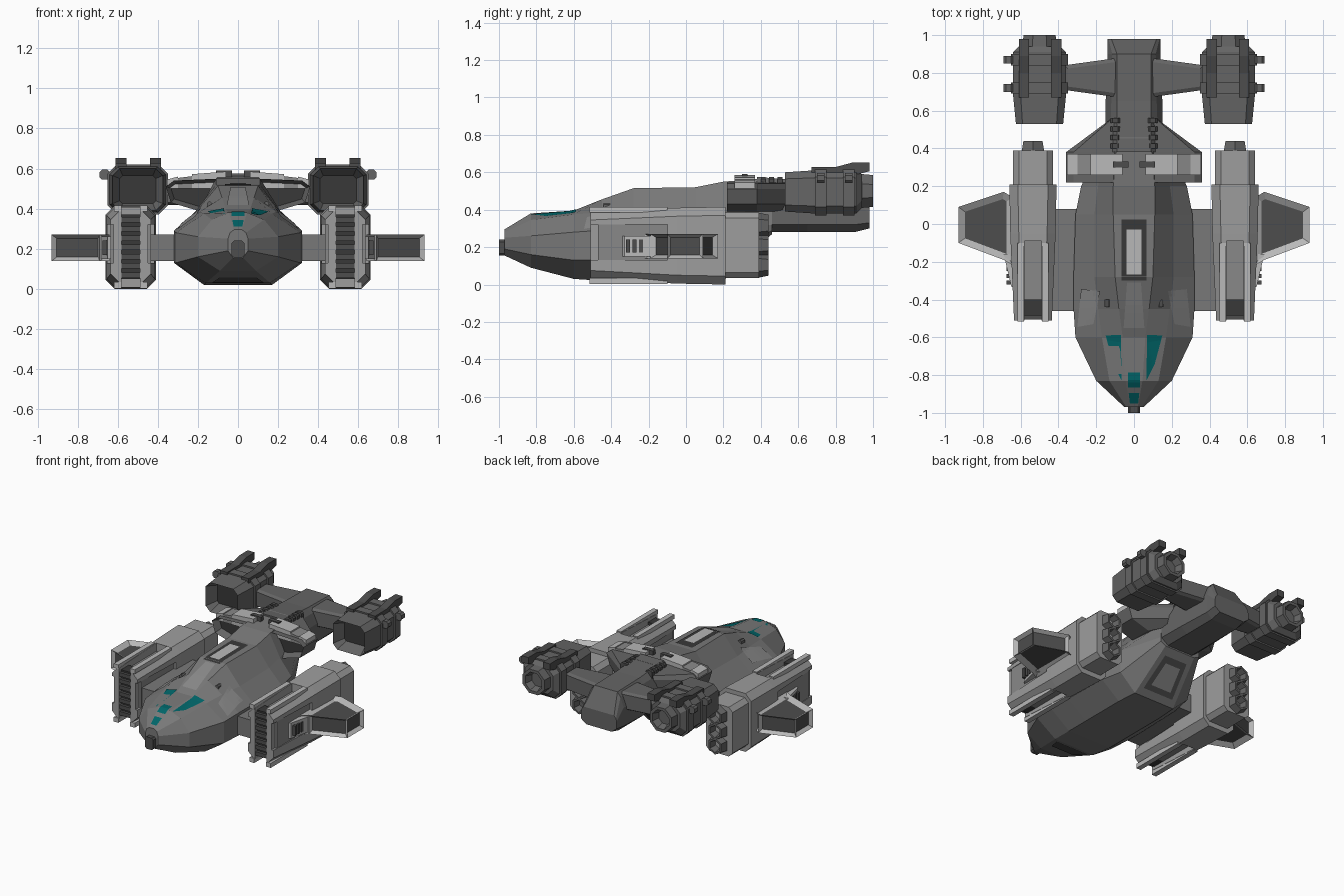
import bpy, bmesh, math
from mathutils import Vector
from mathutils.bvhtree import BVHTree

if "Cube" in bpy.data.objects:
    bpy.data.objects.remove(bpy.data.objects["Cube"])

def mat(name, r, g, b):
    m = bpy.data.materials.new(name)
    m.diffuse_color = (r, g, b, 1)
    m.use_nodes = True
    m.node_tree.nodes["Principled BSDF"].inputs["Base Color"].default_value = m.diffuse_color
    return m

HULL = mat("hull grey", .19, .19, .19)
PANEL = mat("panel grey", .25, .25, .25)
ENGINE = mat("engine grey", .13, .13, .13)
POD = mat("pod grey", .34, .34, .34)
LIGHT = mat("light trim grey", .48, .48, .48)
DARK = mat("dark grey", .075, .075, .075)
BLACK = mat("recess black", .04, .04, .04)
TEAL = mat("window teal", 0, .13, .14)

# ---------- helpers ----------
def loft(bm, rings, m=0):
    """Skin a list of equal-length point rings and cap both ends."""
    vs = [[bm.verts.new(p) for p in r] for r in rings]
    n = len(vs[0])
    fs = [bm.faces.new((a[i], a[(i + 1) % n], b[(i + 1) % n], b[i]))
          for a, b in zip(vs, vs[1:]) for i in range(n)]
    fs += [bm.faces.new(vs[0]), bm.faces.new(vs[-1])]
    bmesh.ops.recalc_face_normals(bm, faces=fs)
    for f in fs:
        f.material_index = m

def rect(y, x0, x1, z0, z1, c=0):
    """Rectangle ring at depth y with corners cut by c."""
    if not c:
        return [(x0, y, z0), (x1, y, z0), (x1, y, z1), (x0, y, z1)]
    return [(x0 + c, y, z0), (x1 - c, y, z0), (x1, y, z0 + c), (x1, y, z1 - c),
            (x1 - c, y, z1), (x0 + c, y, z1), (x0, y, z1 - c), (x0, y, z0 + c)]

def box(bm, x0, x1, y0, y1, z0, z1, c=0, m=0):
    loft(bm, [rect(y0, x0, x1, z0, z1, c), rect(y1, x0, x1, z0, z1, c)], m)

def slab(bm, pts, z0, z1, m=0):
    loft(bm, [[(x, y, z) for x, y in pts] for z in (z0, z1)], m)

def ngon(n, x, y, z, r):
    return [(x + r * math.cos(math.tau * (i + .5) / n), y,
             z + r * math.sin(math.tau * (i + .5) / n)) for i in range(n)]

def tube(bm, n, x, z, y0, y1, r0, r1, inner):
    """Hollow nozzle opening to the rear."""
    loft(bm, [ngon(n, x, y0, z, r0), ngon(n, x, y1, z, r1),
              ngon(n, x, y1, z, inner), ngon(n, x, y1 - .05, z, inner * .75)])

def recess(bm, test, thick, depth, m):
    fs = [f for f in bm.faces if test(f)]
    bmesh.ops.inset_individual(bm, faces=fs, thickness=thick, depth=-depth, use_even_offset=True)
    for f in fs:
        f.material_index = m

def finish(name, bm, mats, mirror=True):
    if mirror:
        geo = bmesh.ops.duplicate(bm, geom=bm.verts[:] + bm.edges[:] + bm.faces[:])["geom"]
        for v in geo:
            if isinstance(v, bmesh.types.BMVert):
                v.co.x *= -1
        bmesh.ops.reverse_faces(bm, faces=[f for f in geo if isinstance(f, bmesh.types.BMFace)])
    me = bpy.data.meshes.new(name)
    bm.to_mesh(me)
    bm.free()
    for m in mats:
        me.materials.append(m)
    ob = bpy.data.objects.new(name, me)
    bpy.context.collection.objects.link(ob)
    return ob

def body_ring(y, wb, zb, w, z1, z2, ws, zs, wt, zt):
    half = [(wb, zb), (w, z1), (w, z2), (ws, zs), (wt, zt)]
    return [(x, y, z) for x, z in half] + [(-x, y, z) for x, z in reversed(half)]

# ---------- main hull ----------
bm = bmesh.new()
loft(bm, [body_ring(*s) for s in (
    (-.97, .025, .155, .05, .19, .25, .04, .28, .02, .295),
    (-.83, .09, .09, .20, .16, .26, .13, .345, .045, .38),
    (-.60, .16, .03, .31, .13, .28, .17, .375, .06, .395),
    (-.45, .17, .02, .32, .13, .29, .19, .385, .08, .455),
    (-.28, .17, .02, .32, .13, .29, .21, .385, .10, .515),
    (.05, .17, .02, .31, .13, .29, .21, .39, .11, .52),
    (.20, .16, .02, .28, .13, .29, .19, .40, .11, .55),
    (.46, .12, .27, .16, .29, .32, .15, .42, .09, .57))])
surface = BVHTree.FromBMesh(bm)
finish("main_hull", bm, [HULL], False)

def plate(name, quad, m, mirror=False, up=True, lift=.004):
    """Thin quad panel laid onto the hull surface from above or below."""
    bm = bmesh.new()
    a, b, c, d = [Vector(q) for q in quad]
    n, s = 6, 1 if up else -1
    grid = []
    for i in range(n + 1):
        for j in range(n + 1):
            p = a.lerp(b, i / n).lerp(d.lerp(c, i / n), j / n)
            hit = surface.ray_cast(Vector((p.x, p.y, 2 * s)), Vector((0, 0, -s)))[0]
            grid.append(bm.verts.new((p.x, p.y, hit.z + s * lift)))
    for i in range(n):
        for j in range(n):
            k = i * (n + 1) + j
            f = bm.faces.new((grid[k], grid[k + n + 1], grid[k + n + 2], grid[k + 1]))
            f.normal_update()
            if f.normal.z * s < 0:
                f.normal_flip()
    finish(name, bm, [m], mirror)

def strip(y0, y1, w0, w1):
    return [(-w0, y0), (w0, y0), (w1, y1), (-w1, y1)]

# windows and panels on the hull
plate("side_window", [(.065, -.83), (.11, -.74), (.15, -.59), (.07, -.587)], TEAL, True)
plate("front_window", strip(-.865, -.785, .032, .032), TEAL)
plate("nose_window", strip(-.95, -.895, .022, .028), TEAL)
plate("canopy_panel", strip(-.55, -.31, .055, .037), PANEL)
plate("shoulder_panel", [(.215, -.53), (.30, -.545), (.28, -.345), (.18, -.355)], PANEL, True)
plate("dorsal_bay", strip(-.30, .025, .065, .065), BLACK)
plate("dorsal_bay_floor", strip(-.27, -.03, .04, .04), LIGHT, lift=.009)
plate("chin_panel", strip(-.72, -.62, .09, .13), DARK, up=False)
plate("rear_hatch", strip(.24, .42, .12, .09), DARK, up=False)
plate("rear_hatch_door", strip(.27, .39, .08, .06), PANEL, up=False, lift=.009)

bm = bmesh.new()
box(bm, -.033, .033, -1, -.93, .155, .24, .012)
finish("nose_sensor", bm, [DARK], False)
bm = bmesh.new()
box(bm, .13, .155, -.44, -.40, .40, .435, .008)
finish("canopy_knob", bm, [ENGINE])

# ---------- tail boom ----------
bm = bmesh.new()
loft(bm, [body_ring(*s) for s in (
    (.38, .10, .28, .155, .32, .45, .13, .53, .09, .575),
    (.65, .10, .28, .15, .32, .45, .12, .52, .09, .555),
    (.90, .10, .28, .14, .32, .45, .115, .52, .09, .55),
    (.98, .10, .30, .14, .33, .38, .135, .40, .12, .42))])
finish("tail_boom", bm, [ENGINE], False)
bm = bmesh.new()
for i in range(4):
    box(bm, .075, .125, .40 + .045 * i, .425 + .045 * i, .51, .575, .01)
finish("boom_ribs", bm, [DARK])

# ---------- shoulder intakes and light saddle ----------
bm = bmesh.new()
prof = [(.09, .55), (.32, .54), (.36, .51), (.335, .43), (.20, .39), (.09, .39)]
loft(bm, [[(x, .22, z) for x, z in prof], [(x, .38, z) for x, z in prof],
          [(.09 + (x - .09) * .15, .55, z) for x, z in prof]])
recess(bm, lambda f: f.normal.y < -.9, .022, .05, 1)
finish("shoulder_intake", bm, [ENGINE, BLACK])
bm = bmesh.new()
for x0, x1, za, zb, m in ((.06, .23, .585, .572, 0), (.23, .30, .562, .553, 1), (.30, .355, .56, .545, 0)):
    loft(bm, [[(x0, y, .5), (x1, y, .5), (x1, y, zb), (x0, y, za)] for y in (.26, .37)], m)
finish("saddle_band", bm, [LIGHT, PANEL])
bm = bmesh.new()
box(bm, .03, .11, .30, .33, .54, .59, m=0)
finish("saddle_latch", bm, [DARK])

# ---------- pylons ----------
bm = bmesh.new()
box(bm, .27, .46, -.46, .08, .14, .27, .025)
finish("pod_pylon", bm, [HULL])

# ---------- side pods ----------
bm = bmesh.new()
loft(bm, [rect(-.51, .435, .635, .03, .39, .045), rect(-.05, .415, .655, .005, .41, .045),
          rect(.21, .41, .66, 0, .415, .045)])
pod = finish("side_pod", bm, [POD])
bm = bmesh.new()
box(bm, .49, .58, -.6, -.09, -.1, .6)
box(bm, .35, .45, -.6, -.1, .13, .32)
box(bm, .62, .75, -.6, -.1, .13, .32)
cutter = finish("pod_cutter", bm, [POD])
cutter.hide_render = True
mod = pod.modifiers.new("slots", "BOOLEAN")
mod.operation, mod.object = "DIFFERENCE", cutter
bpy.context.view_layer.objects.active = pod
bpy.ops.object.modifier_apply(modifier="slots")
bpy.data.objects.remove(cutter)

bm = bmesh.new()
box(bm, .435, .635, -.47, -.08, .13, .32)
box(bm, .485, .585, -.40, -.08, .05, .35)
finish("pod_core", bm, [PANEL])
bm = bmesh.new()
box(bm, .49, .58, -.485, -.40, .05, .37, m=1)
for i in range(7):
    box(bm, .475, .595, -.505, -.46, .055 + .046 * i, .082 + .046 * i, .008)
finish("pod_ribs", bm, [DARK, BLACK])
bm = bmesh.new()
for x in (.47, .60):        # light edge rails on the pod faces
    for z0, z1 in ((.385, .415), (.003, .035)):
        loft(bm, [rect(-.515, x - .018, x + .018, z0, z1), rect(-.10, x - .018, x + .018, z0, z1)])
finish("pod_rails", bm, [LIGHT])
bm = bmesh.new()
box(bm, .43, .64, .20, .39, .035, .385, .03)
finish("pod_rear_block", bm, [POD])
bm = bmesh.new()
for z in (.105, .21, .315):
    tube(bm, 6, .535, z, .38, .44, .07, .058, .044)
finish("pod_exhausts", bm, [ENGINE])

# ---------- winglets ----------
bm = bmesh.new()
slab(bm, [(.64, .14), (.69, .17), (.93, .09), (.93, -.10), (.69, -.19), (.64, -.22)], .14, .27)
recess(bm, lambda f: abs(f.normal.z) < .1 and f.calc_center_median().x > .65, .018, .025, 1)
recess(bm, lambda f: abs(f.normal.z) > .9 and f.calc_area() > .03, .035, .022, 1)
finish("winglet", bm, [LIGHT, DARK])
bm = bmesh.new()
slab(bm, [(.62, -.16), (.69, -.16), (.65, -.33), (.62, -.35)], .15, .26)
for i in range(4):
    box(bm, .63, .675, -.32 + .035 * i, -.30 + .035 * i, .17, .24, m=1)
finish("winglet_root", bm, [LIGHT, DARK])

# ---------- rear wing and engines ----------
bm = bmesh.new()
slab(bm, [(.08, .88), (.37, .84), (.37, .71), (.08, .67)], .43, .53)
recess(bm, lambda f: abs(f.normal.z) > .9, .02, -.012, 0)
finish("rear_wing", bm, [ENGINE])
bm = bmesh.new()
loft(bm, [rect(.53, .375, .625, .39, .60, .035), rect(.68, .36, .64, .38, .61, .04),
          rect(.91, .36, .64, .38, .61, .04), rect(.94, .39, .61, .41, .59, .04)])
recess(bm, lambda f: f.normal.y < -.9, .035, .08, 1)
finish("rear_engine", bm, [ENGINE, BLACK])
bm = bmesh.new()
for y0, y1 in ((.69, .75), (.84, .90)):
    box(bm, .35, .65, y0, y1, .37, .62, .045)
    box(bm, .64, .69, y0 + .01, y1 - .01, .545, .595, .012)
finish("engine_bands", bm, [ENGINE])
bm = bmesh.new()
tube(bm, 8, .5, .50, .92, 1.0, .10, .092, .07)
finish("engine_nozzle", bm, [ENGINE])
bm = bmesh.new()
fin = [(.67, .59), (.67, .628), (.80, .628), (.89, .652), (.98, .652), (.98, .605), (.92, .59)]
for x in (.385, .555):
    loft(bm, [[(xx, y, z) for y, z in fin] for xx in (x, x + .055)])
finish("engine_fins", bm, [DARK])
